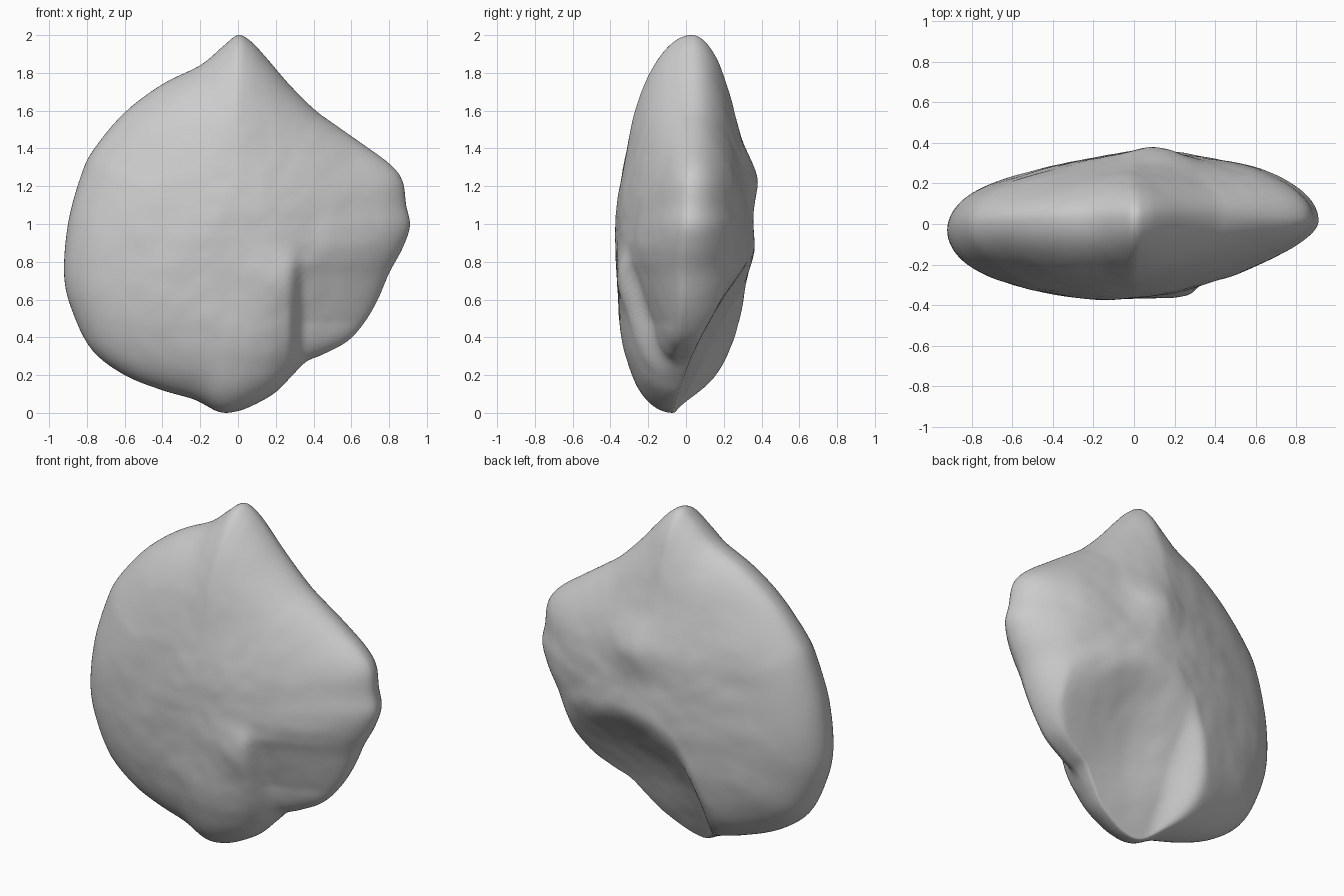
import bpy, bmesh, math
from mathutils import Vector, noise

if "Cube" in bpy.data.objects:
    bpy.data.objects.remove(bpy.data.objects["Cube"])

CZ = 0.95          # centre height of the outline
SUB = 5            # points per outline span
RINGS = 44

# front outline, clockwise from the apex (x, z)
OUTLINE = [(0, 2.0), (.07, 1.965), (.15, 1.88), (.27, 1.74), (.4, 1.61), (.5, 1.535),
           (.65, 1.43), (.8, 1.32), (.87, 1.23), (.89, 1.1), (.91, .99), (.87, .87),
           (.8, .74), (.74, .6), (.67, .48), (.58, .38), (.45, .31), (.36, .27),
           (.28, .19), (.2, .11), (.1, .05), (0, .01), (-.1, .005), (-.23, .07),
           (-.4, .12), (-.6, .2), (-.77, .33), (-.87, .52), (-.92, .72), (-.9, 1.0),
           (-.83, 1.26), (-.76, 1.4), (-.6, 1.59), (-.4, 1.74), (-.2, 1.84), (-.08, 1.94)]


def step(a, b, t):
    t = min(1, max(0, (t - a) / (b - a)))
    return t * t * (3 - 2 * t)


def softmin(a, b, k=0.04):
    h = max(k - abs(a - b), 0) / k
    return min(a, b) - h * h * k / 4


def bump(x, z, cx, cz, w):
    return math.exp(-((x - cx) ** 2 + (z - cz) ** 2) / (w * w))


def smooth_outline():
    n, out = len(OUTLINE), []
    P = [Vector(p) for p in OUTLINE]
    for i in range(n):
        a, b, c, d = (P[(i + k) % n] for k in (-1, 0, 1, 2))
        for j in range(SUB):
            t = j / SUB
            out.append(0.5 * (2 * b + (c - a) * t + (2 * a - 5 * b + 4 * c - d) * t * t
                              + (3 * b - a - 3 * c + d) * t ** 3))
    return out


def rim_y(c, s):
    return 0.05 * s - 0.02 + 0.035 * max(0, c)


def front_depth(x, z):
    d = 0.37 - 0.03 * step(.9, 1.5, z) - 0.03 * step(-.2, -.8, x)
    d = softmin(d, 0.37 - 0.22 * (x - 0.1) - 0.04 * step(.8, 1.5, z))   # right facet
    drop = min(0.10, 0.02 + 0.25 * max(0, .8 - z))
    d -= drop * step(.26, .36, x) * step(.92, .72, z)                   # lower right recess
    d += 0.03 * bump(x, z, .25, .7, .15) * step(.34, .29, x)            # chipped ridge
    return d


def back_depth(x, z):
    d = 0.34 - 0.07 * step(0, -.7, x) - 0.03 * step(1.2, 1.6, z)
    return d + 0.045 * bump(x, z, .1, 1.25, .17) + 0.025 * bump(x, z, .1, .82, .2)


def surface(x, z, r, c, s, side):
    edge = rim_y(c, s)
    p = 2.8 - 0.3 * c - 0.6 * s
    f = math.sqrt(max(0, 1 - r ** p))
    rough = 0.010 * noise.noise(Vector((x * 4, side * 3, z * 4))) \
        + 0.003 * noise.noise(Vector((x * 11, side * 5, z * 11)))
    if side < 0:
        return edge - (front_depth(x, z) + edge + rough) * f
    y = edge + (back_depth(x, z) - edge + rough) * f
    # scooped bowl on the lower back, with a shoulder left standing on its left
    cut = 0.345 + 0.55 * (z - .75) - 0.12 * x - 0.06 * bump(x, z, .15, .48, .28)
    cut += 0.12 * step(-.12, -.36, x) + 0.12 * step(.6, .8, x)
    return max(edge + 0.01 * f, softmin(y, cut + rough * f, .04))


# stone: shared rim, then front and back shells running in to a pole
bm = bmesh.new()
rim = smooth_outline()
n = len(rim)
C = Vector((0, CZ))
dirs = [(p - C).normalized() for p in rim]
radii = [(p - C).length for p in rim]
edge_ring = [bm.verts.new((p.x, rim_y(d.x, d.y), p.y)) for p, d in zip(rim, dirs)]
for side in (-1, 1):
    prev = edge_ring
    for k in range(1, RINGS):
        r = math.cos(k / RINGS * math.pi / 2)
        ring = []
        for R, d in zip(radii, dirs):
            # rings relax from the outline to a circle toward the middle
            q = C + d * r * (0.93 + r * (R - 0.93))
            ring.append(bm.verts.new((q.x, surface(q.x, q.y, r, d.x * r, d.y * r, side), q.y)))
        for i in range(n):
            bm.faces.new((prev[i], prev[(i + 1) % n], ring[(i + 1) % n], ring[i]))
        prev = ring
    pole = bm.verts.new((0, surface(0, CZ, 0, 0, 0, side), CZ))
    for i in range(n):
        bm.faces.new((prev[i], prev[(i + 1) % n], pole))
bmesh.ops.recalc_face_normals(bm, faces=bm.faces)
for f in bm.faces:
    f.smooth = True
me = bpy.data.meshes.new("stone")
bm.to_mesh(me)
bm.free()
stone = bpy.data.objects.new("stone", me)
bpy.context.collection.objects.link(stone)
